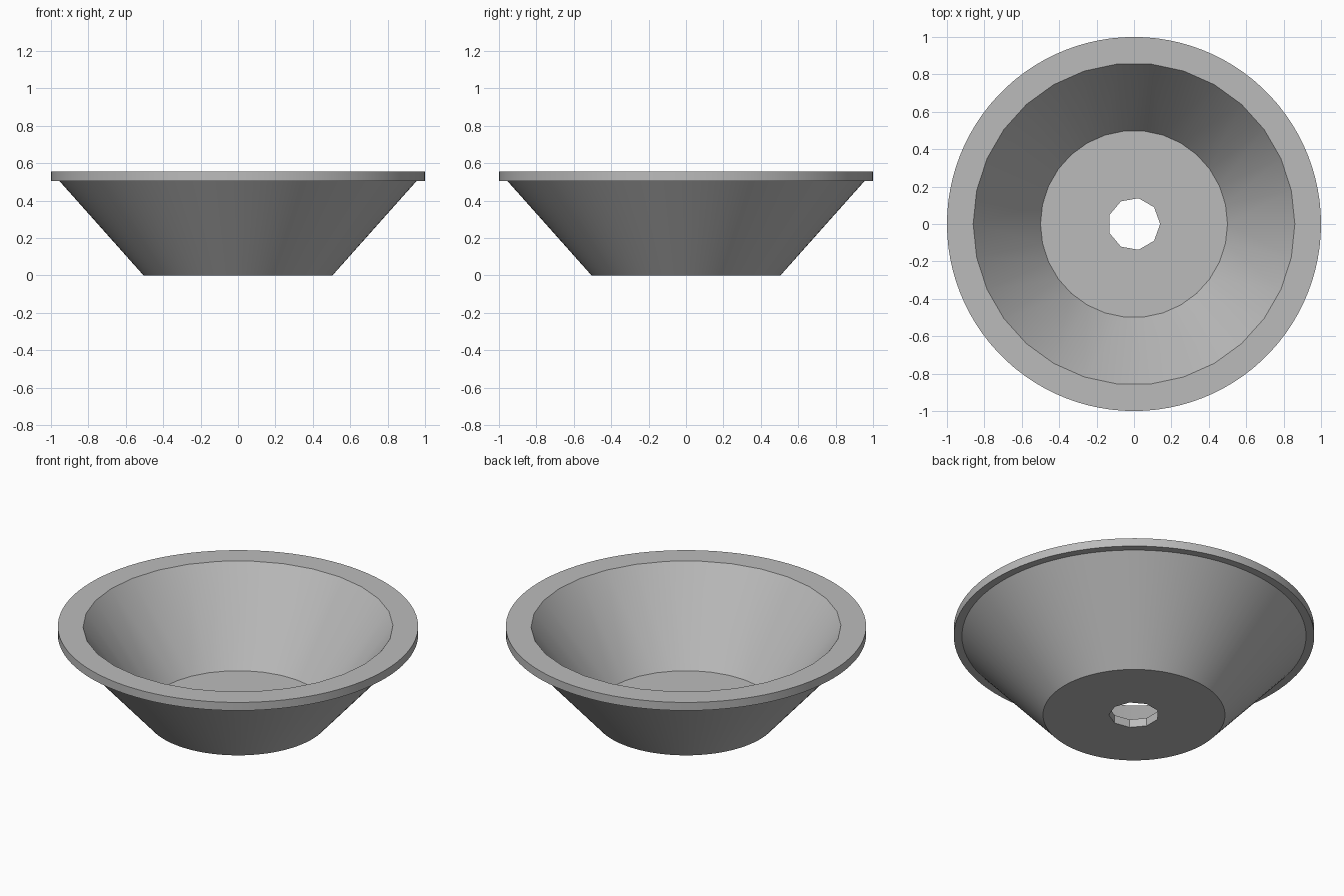
import bpy
import math

cube = bpy.data.objects.get("Cube")
if cube:
    bpy.data.objects.remove(cube, do_unlink=True)

HEIGHT = 0.555
RIM_BOTTOM = 0.505
FLOOR = 0.05

grey = bpy.data.materials.new("plain grey")
grey.use_nodes = True
colour = (0.5, 0.5, 0.5, 1)
grey.diffuse_color = colour
grey.node_tree.nodes["Principled BSDF"].inputs["Base Color"].default_value = colour


def lathe(name, profile, sides):
    """Closed solid of revolution from (radius, z) rings, bottom to top."""
    verts = [(r * math.cos(math.tau * i / sides), r * math.sin(math.tau * i / sides), z)
             for r, z in profile for i in range(sides)]
    faces = [list(reversed(range(sides))),
             list(range(len(verts) - sides, len(verts)))]
    for ring in range(len(profile) - 1):
        a = ring * sides
        for i in range(sides):
            j = (i + 1) % sides
            faces.append((a + i, a + j, a + sides + j, a + sides + i))
    mesh = bpy.data.meshes.new(name)
    mesh.from_pydata(verts, [], faces)
    mesh.materials.append(grey)
    obj = bpy.data.objects.new(name, mesh)
    bpy.context.collection.objects.link(obj)
    return obj


# Tapered outer wall with the overhanging rim
bowl = lathe("bowl", [(0.505, 0), (0.955, RIM_BOTTOM), (1, RIM_BOTTOM), (1, HEIGHT)], 100)

# Hollow interior, carried on above the rim at the same slope
slope = (0.86 - 0.5) / (HEIGHT - FLOOR)
top = HEIGHT + 0.1
hollow = lathe("hollow_cutter", [(0.5, FLOOR), (0.86 + slope * 0.1, top)], 30)

# Nine-sided drain hole in the floor
drain = lathe("drain_cutter", [(0.14, -0.1), (0.14, 0.2)], 9)

bpy.ops.object.select_all(action="DESELECT")
bpy.context.view_layer.objects.active = bowl
bowl.select_set(True)
for cutter in (hollow, drain):
    cut = bowl.modifiers.new(cutter.name, "BOOLEAN")
    cut.operation = "DIFFERENCE"
    cut.solver = "EXACT"
    cut.object = cutter
    bpy.ops.object.modifier_apply(modifier=cut.name)
    bpy.data.objects.remove(cutter, do_unlink=True)

bpy.ops.object.shade_smooth_by_angle(angle=math.radians(30))
